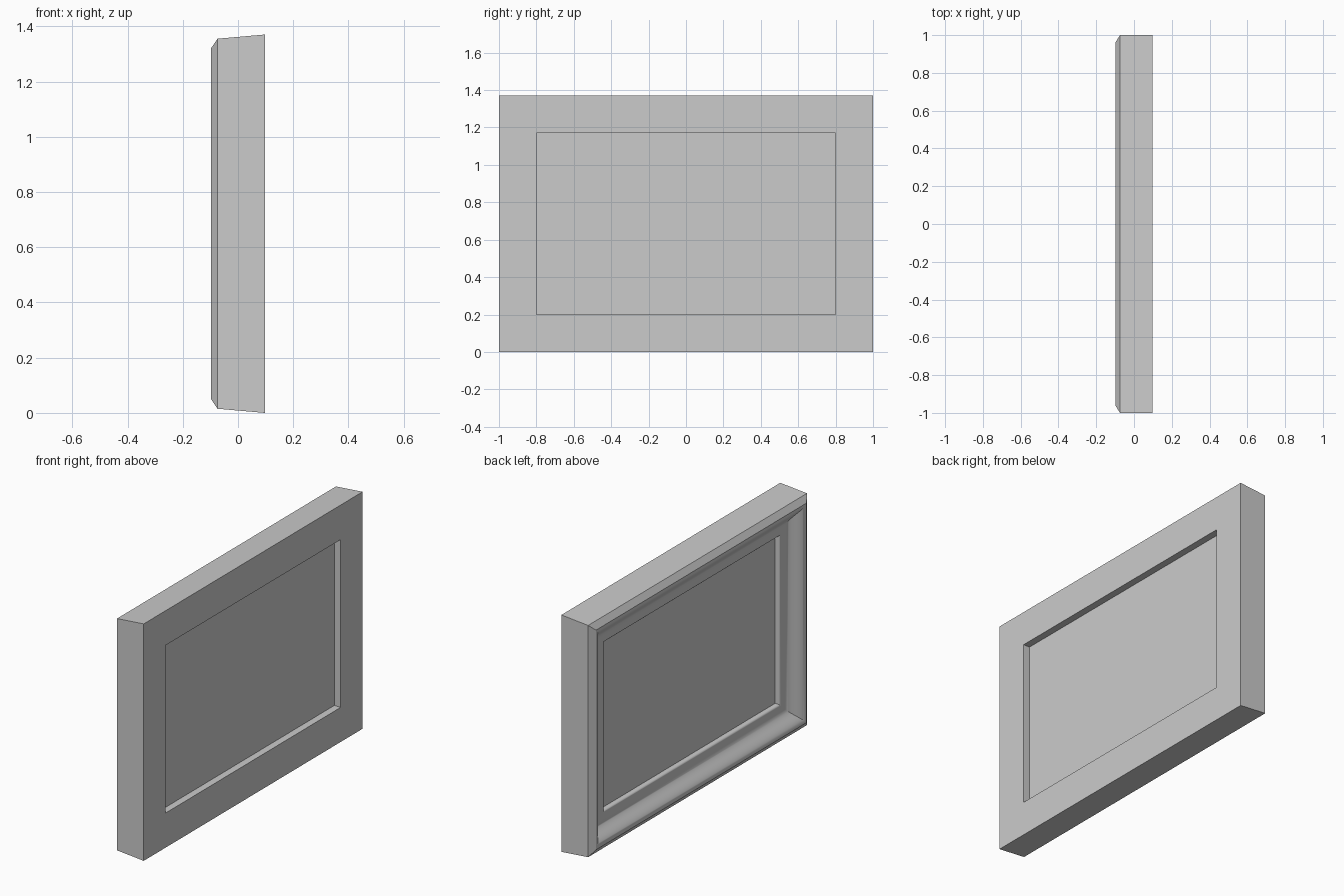
import bpy
import bmesh
import math

cube = bpy.data.objects.get("Cube")
if cube:
    bpy.data.objects.remove(cube, do_unlink=True)

WIDTH, HEIGHT = 2.0, 1.37
BACK, FRONT = 0.097, -0.098
BORDER = 0.2

grey = bpy.data.materials.new("plain_grey")
grey.use_nodes = True
colour = (0.6, 0.6, 0.6, 1)
grey.diffuse_color = colour
grey.node_tree.nodes["Principled BSDF"].inputs["Base Color"].default_value = colour


def make_object(name, bm):
    bmesh.ops.recalc_face_normals(bm, faces=bm.faces)
    mesh = bpy.data.meshes.new(name)
    bm.to_mesh(mesh)
    bm.free()
    obj = bpy.data.objects.new(name, mesh)
    mesh.materials.append(grey)
    bpy.context.collection.objects.link(obj)
    return obj


# Moulding section: (x, inset from the sides, inset from top and bottom)
def front_point(x, inset):
    return (x, inset, 0.015 + 0.925 * inset)


section = [(BACK, BORDER, BORDER), (BACK, 0, 0), front_point(-0.074, 0)]

# Ogee sweep from the raised outer lip down to the inner flat
STEPS = 18
for i in range(STEPS + 1):
    t = i / STEPS
    drop = (1 - math.cos(math.pi * t)) / 2
    section.append(front_point(FRONT + 0.06 * drop, 0.038 + 0.115 * t))

# Small rounded shoulder into the opening
R = 0.015
for i in range(6):
    a = math.pi / 2 * i / 5
    section.append(front_point(-0.038 + R * (1 - math.cos(a)),
                               BORDER - R + R * math.sin(a)))

# Frame: sweep the section round four mitred corners
bm = bmesh.new()
rings = []
for x, side, end in section:
    y = WIDTH / 2 - side
    corners = [(-y, end), (y, end), (y, HEIGHT - end), (-y, HEIGHT - end)]
    rings.append([bm.verts.new((x, cy, cz)) for cy, cz in corners])
for a, b in zip(rings, rings[1:] + rings[:1]):
    for k in range(4):
        n = (k + 1) % 4
        bm.faces.new((a[k], a[n], b[n], b[k]))
frame = make_object("frame", bm)

bpy.ops.object.select_all(action="DESELECT")
frame.select_set(True)
bpy.context.view_layer.objects.active = frame
bpy.ops.object.shade_smooth_by_angle(angle=math.radians(30))

# Flat panel filling the opening, recessed from both sides
PANEL_FRONT, PANEL_BACK = -0.01, 0.056
bm = bmesh.new()
bmesh.ops.create_cube(bm, size=1)
size = (PANEL_BACK - PANEL_FRONT,
        WIDTH - 2 * BORDER + 0.01,
        HEIGHT - 2 * BORDER + 0.01)
bmesh.ops.scale(bm, vec=size, verts=bm.verts)
bmesh.ops.translate(bm, vec=((PANEL_FRONT + PANEL_BACK) / 2, 0, HEIGHT / 2),
                    verts=bm.verts)
make_object("picture_panel", bm)
